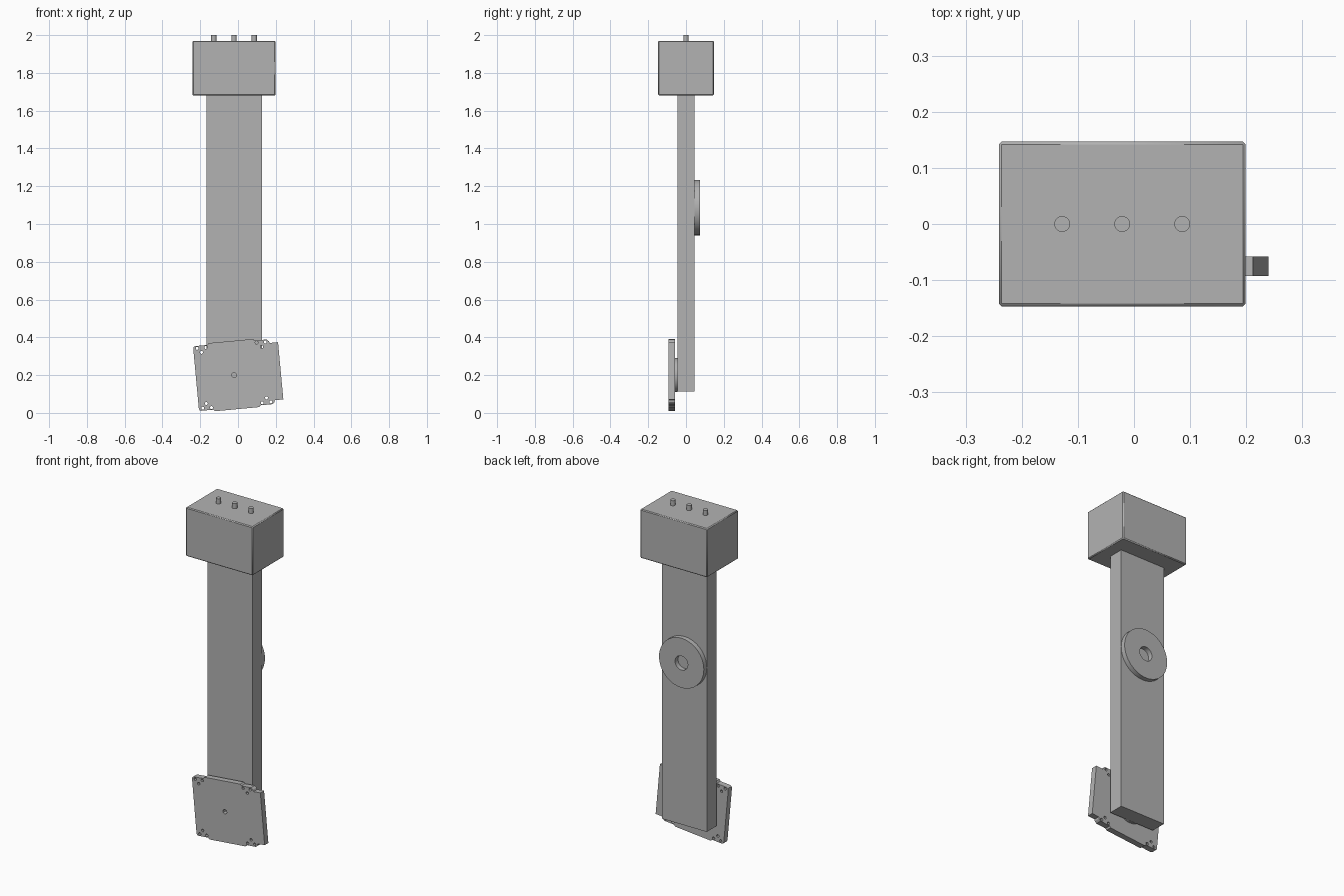
import bpy
from math import cos, sin, pi, radians

old = bpy.data.objects.get("Cube")
if old:
    bpy.data.objects.remove(old, do_unlink=True)

grey = bpy.data.materials.new("plain grey")
grey.use_nodes = True
grey.diffuse_color = (0.45, 0.45, 0.45, 1)
grey.node_tree.nodes["Principled BSDF"].inputs["Base Color"].default_value = (0.45, 0.45, 0.45, 1)

CX = -0.021          # shared centre line of beam, box and plate


def select_only(ob):
    bpy.ops.object.select_all(action='DESELECT')
    ob.select_set(True)
    bpy.context.view_layer.objects.active = ob


def finish(ob, name):
    ob.name = name
    ob.data.materials.clear()
    ob.data.materials.append(grey)
    select_only(ob)
    bpy.ops.object.shade_smooth_by_angle(angle=radians(30))
    return ob


def block(name, size, centre, bevel=0):
    bpy.ops.mesh.primitive_cube_add(size=1, location=centre)
    ob = bpy.context.object
    ob.scale = size
    bpy.ops.object.transform_apply(location=False, rotation=False, scale=True)
    if bevel:
        mod = ob.modifiers.new("edge", 'BEVEL')
        mod.width = bevel
        mod.segments = 1
    return finish(ob, name)


def cylinder(name, radius, depth, centre, rotation=(0, 0, 0)):
    bpy.ops.mesh.primitive_cylinder_add(vertices=48, radius=radius, depth=depth,
                                        location=centre, rotation=rotation)
    return finish(bpy.context.object, name)


def circle(x, y, r, n):
    return [(x + r * cos(2 * pi * i / n), y + r * sin(2 * pi * i / n)) for i in range(n)]


def slab(name, loops, thickness, centre, tilt=0):
    """Filled outline with holes, standing upright and facing the front."""
    curve = bpy.data.curves.new(name, 'CURVE')
    curve.dimensions = '2D'
    curve.fill_mode = 'BOTH'
    curve.extrude = thickness / 2
    for pts in loops:
        spline = curve.splines.new('POLY')
        spline.points.add(len(pts) - 1)
        for p, (x, y) in zip(spline.points, pts):
            p.co = (x, y, 0, 1)
        spline.use_cyclic_u = True
    ob = bpy.data.objects.new(name, curve)
    bpy.context.collection.objects.link(ob)
    ob.location = centre
    ob.rotation_euler = (pi / 2, -tilt, 0)
    select_only(ob)
    bpy.ops.object.convert(target='MESH')
    return finish(bpy.context.object, name)


# Top box with its three pins
block("top_box", (0.44, 0.294, 0.29), (CX, 0, 1.825), 0.005)
for i, side in enumerate((-1, 0, 1)):
    cylinder(f"pin_{i + 1}", 0.014, 0.04, (CX + side * 0.107, 0, 1.98))

# Long upright beam
block("beam", (0.294, 0.09, 1.57), (CX, 0, 0.898))

# Flat washer on the back of the beam
slab("back_washer", [circle(0, 0, 0.147, 64), circle(0, 0, 0.042, 32)],
     0.028, (CX, 0.059, 1.087))

# Hub between beam and plate
cylinder("plate_hub", 0.09, 0.015, (CX, -0.052, 0.2), (pi / 2, 0, 0))

# Tilted plate: upper half of the outline, mirrored for the lower half
upper = [(0.248, 0.152), (0.203, 0.152), (0.2, 0.162), (0.188, 0.172), (0.125, 0.172),
         (0.118, 0.181), (-0.118, 0.181), (-0.125, 0.172), (-0.19, 0.172),
         (-0.199, 0.168), (-0.202, 0.158)]
outline = upper + [(x, -y) for x, y in reversed(upper)]
holes = [circle(sx * x, sy * y, 0.008, 12)
         for sx in (-1, 1) for sy in (-1, 1)
         for x, y in ((0.135, 0.16), (0.16, 0.136), (0.181, 0.159))]
slab("mounting_plate", [outline, circle(0, 0, 0.013, 12)] + holes,
     0.035, (CX, -0.0755, 0.2), radians(5.3))
